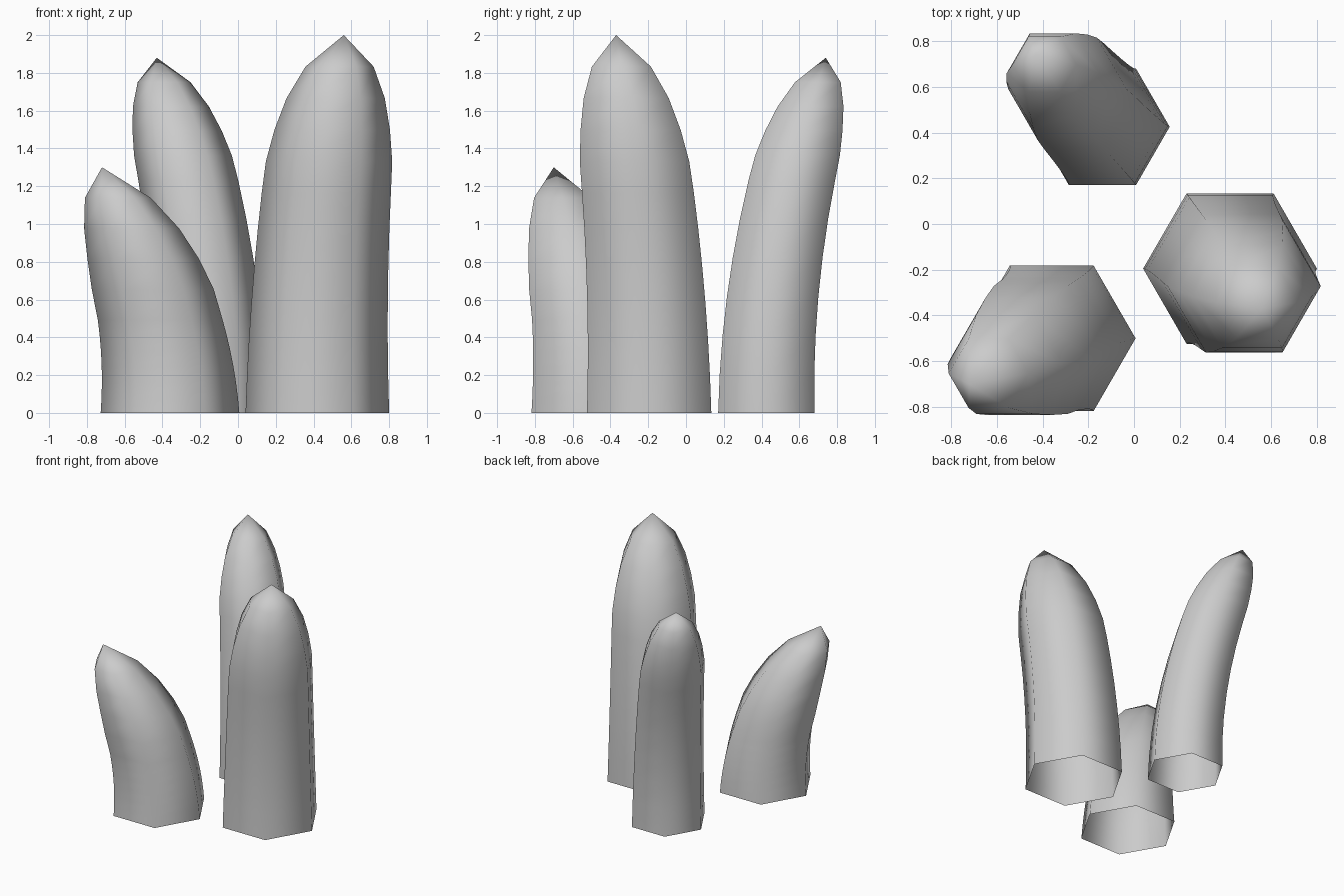
import bpy, bmesh, math

if "Cube" in bpy.data.objects:
    bpy.data.objects.remove(bpy.data.objects["Cube"])

STALK_SEGS = 6
CAP_RADII = [0.90, 0.88, 0.805, 0.685, 0.475]  # cap ring radii relative to base radius


def spike(name, base, lean, radius, height):
    """Bent six-sided spike: slightly tapered stalk, rounded cap, pointed tip, open base."""
    cap = 2.2 * radius
    knee = height - cap
    rings = [(knee * i / STALK_SEGS, 1 - 0.1 * i / STALK_SEGS) for i in range(STALK_SEGS)]
    rings += [(knee + cap * i / 5, r) for i, r in enumerate(CAP_RADII)]

    bm = bmesh.new()
    loops = []
    for z, scale in rings:
        bend = (z / height) ** 2
        cx, cy = base[0] + lean[0] * bend, base[1] + lean[1] * bend
        loops.append([bm.verts.new((cx + radius * scale * math.cos(k * math.pi / 3),
                                    cy + radius * scale * math.sin(k * math.pi / 3), z))
                      for k in range(6)])
    tip = bm.verts.new((base[0] + lean[0], base[1] + lean[1], height))
    for k in range(6):
        n = (k + 1) % 6
        for a, b in zip(loops, loops[1:]):
            bm.faces.new((a[k], a[n], b[n], b[k]))
        bm.faces.new((loops[-1][k], loops[-1][n], tip))
    for f in bm.faces:
        f.smooth = True
    mesh = bpy.data.meshes.new(name)
    bm.to_mesh(mesh)
    bm.free()
    obj = bpy.data.objects.new(name, mesh)
    bpy.context.collection.objects.link(obj)
    return obj


# Three spikes leaning outward from the middle
spike("tall_spike", (0.42, -0.195), (0.14, -0.175), 0.38, 2.0)
spike("back_spike", (-0.138, 0.425), (-0.292, 0.315), 0.294, 1.88)
spike("short_spike", (-0.36, -0.50), (-0.36, -0.20), 0.367, 1.30)
